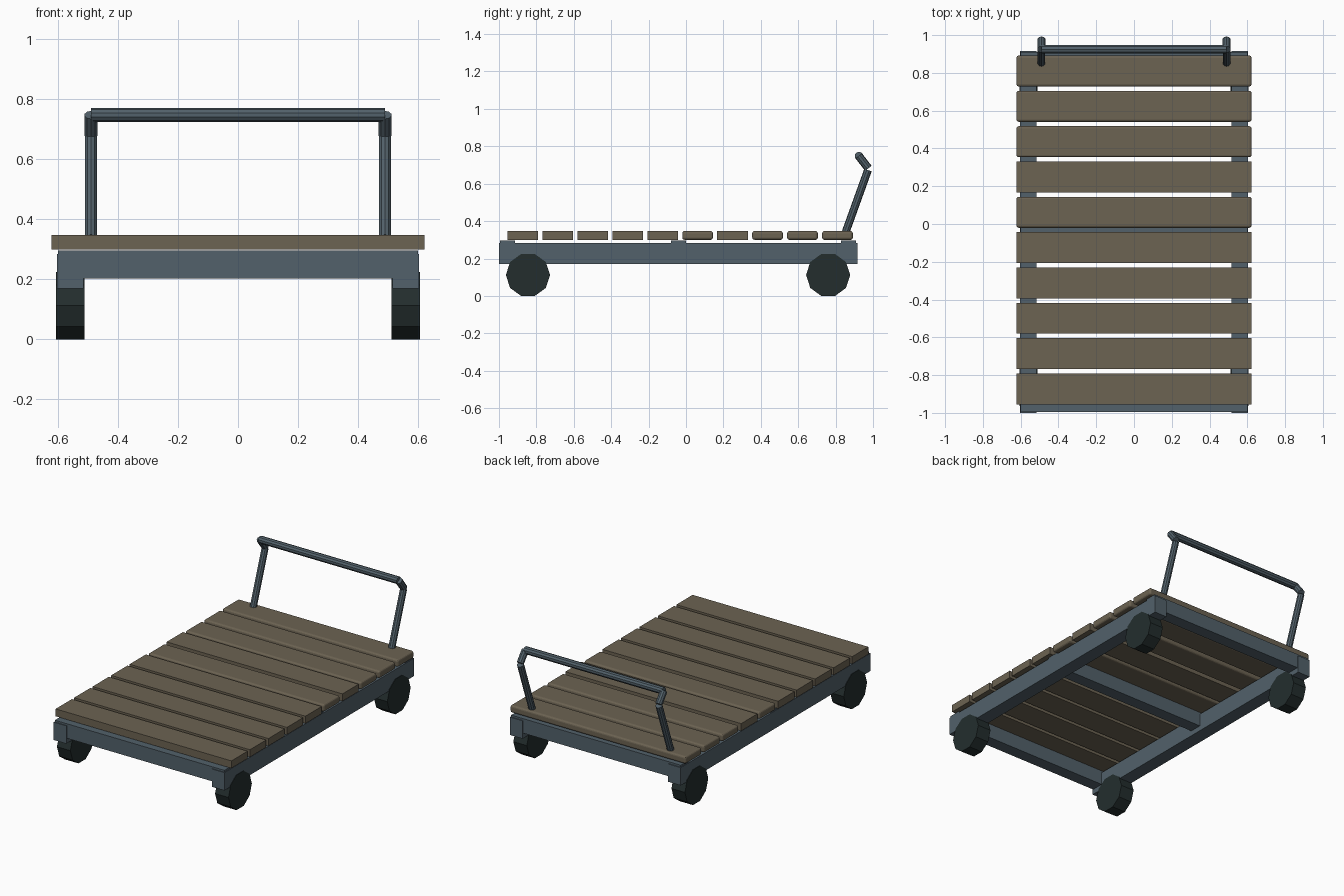
import bpy
import math
from mathutils import Vector

cube = bpy.data.objects.get("Cube")
if cube:
    bpy.data.objects.remove(cube, do_unlink=True)


def material(name, rgb):
    m = bpy.data.materials.new(name)
    m.use_nodes = True
    color = (*rgb, 1)
    m.diffuse_color = color
    m.node_tree.nodes["Principled BSDF"].inputs["Base Color"].default_value = color
    return m


wood = material("weathered_wood", (0.15, 0.125, 0.085))
steel = material("blue_grey_steel", (0.085, 0.12, 0.145))
rubber = material("dark_rubber", (0.017, 0.027, 0.027))


def finish(name, mat):
    ob = bpy.context.object
    ob.name = name
    ob.data.materials.append(mat)
    return ob


def box(name, mat, x, y, z, bevel=0):
    """Box spanning the given (low, high) ranges."""
    spans = (x, y, z)
    bpy.ops.mesh.primitive_cube_add(size=1, location=[sum(s) / 2 for s in spans])
    ob = finish(name, mat)
    size = Vector([s[1] - s[0] for s in spans])
    for v in ob.data.vertices:
        v.co *= size
    if bevel:
        mod = ob.modifiers.new("rounded_edges", "BEVEL")
        mod.width = bevel
        mod.segments = 3
    return ob


def tube(name, mat, a, b, radius, sides):
    """Flat-ended cylinder from point a to point b."""
    a, b = Vector(a), Vector(b)
    axis = b - a
    bpy.ops.mesh.primitive_cylinder_add(vertices=sides, radius=radius, depth=axis.length,
                                        location=(a + b) / 2)
    ob = finish(name, mat)
    ob.rotation_euler = axis.to_track_quat("Z", "Y").to_euler()
    return ob


# Deck planks, some with worn, rounded edges
worn = (0, 1, 2, 4)
for i in range(10):
    y = 0.81 - 0.187 * i
    box(f"plank_{i + 1}", wood, (-0.622, 0.622), (y - 0.082, y + 0.082), (0.3, 0.347),
        0.012 if i in worn else 0)

# Cross beams under the deck
for name, y in (("front", -0.955), ("middle", -0.04), ("back", 0.87)):
    box(f"{name}_cross_beam", steel, (-0.6, 0.6), (y - 0.04, y + 0.04), (0.203, 0.296))

# Rails, wheels and handle posts on both sides
for side, s in (("left", 1), ("right", -1)):
    box(f"{side}_rail", steel, sorted((s * 0.515, s * 0.604)), (-1, 0.916), (0.17, 0.284))
    for end, y in (("front", -0.845), ("back", 0.76)):
        wheel = tube(f"{side}_{end}_wheel", rubber, (0.512 * s, y, 0.112), (0.607 * s, y, 0.112),
                     0.118, 10)
        # Rest the wheel on a flat facet
        low = min((wheel.rotation_euler.to_matrix() @ v.co).z for v in wheel.data.vertices)
        if low < -0.115:
            wheel.rotation_euler.rotate_axis("Z", math.pi / 10)
    x = 0.49 * s
    tube(f"{side}_handle_post", steel, (x, 0.854, 0.342), (x, 0.973, 0.673), 0.021, 10)
    tube(f"{side}_handle_bend", steel, (x, 0.975, 0.682), (x, 0.924, 0.748), 0.022, 10)

# Handle grip bar
tube("handle_bar", steel, (-0.49, 0.925, 0.748), (0.49, 0.925, 0.748), 0.023, 10)
